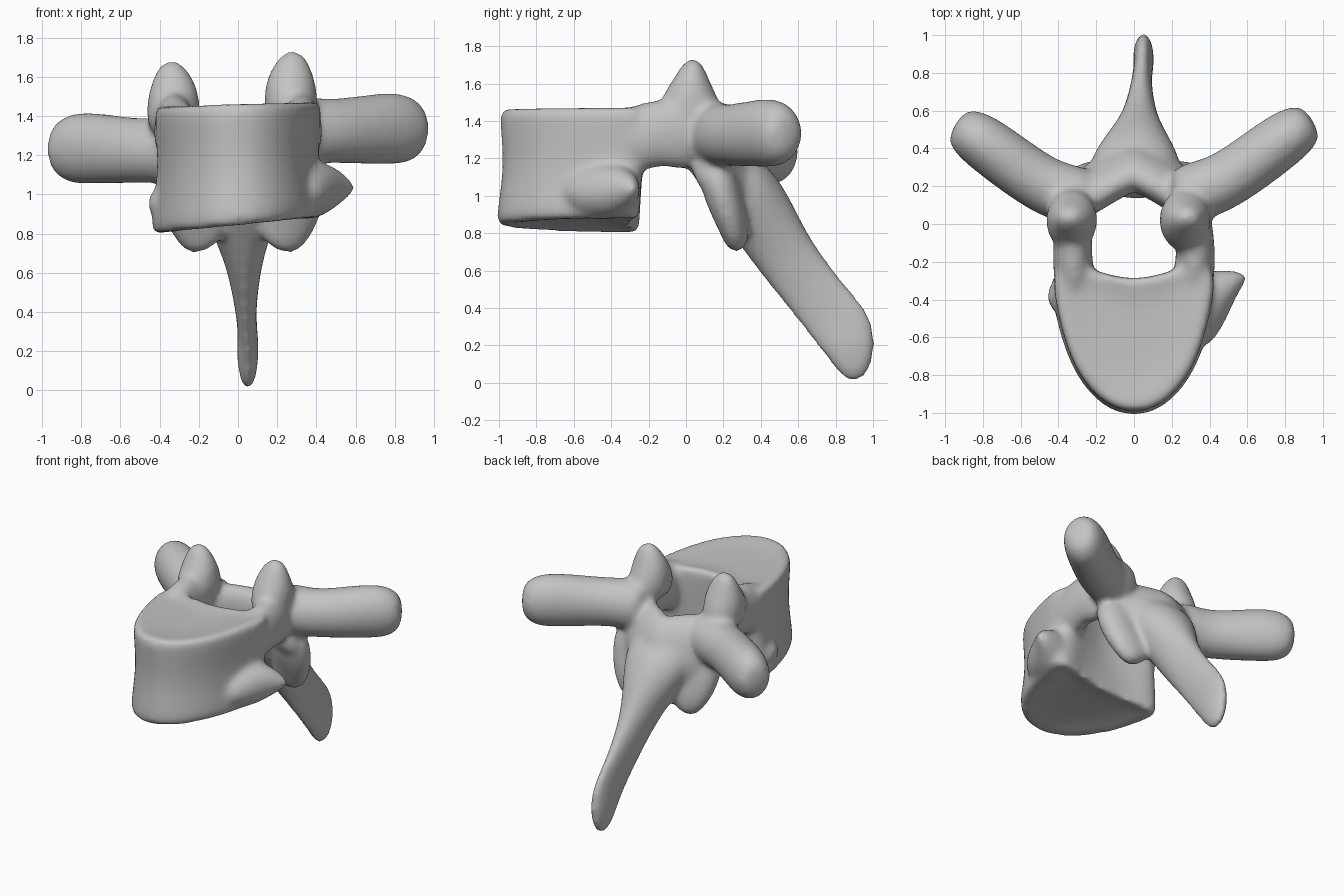
import bpy
import bmesh
from math import cos, sin, tau
from mathutils import Vector

if "Cube" in bpy.data.objects:
    bpy.data.objects.remove(bpy.data.objects["Cube"])

SIDES = 12
SWELL = 1.045  # makes up for the shrinkage of subdivision
UP, BACK = Vector((0, 0, 1)), Vector((0, 1, 0))
bm = bmesh.new()


def skin(rings):
    """Bridge closed rings of points into a capped solid."""
    loops = [[bm.verts.new(point) for point in ring] for ring in rings]
    count = len(loops[0])
    for lower, upper in zip(loops, loops[1:]):
        for i in range(count):
            j = (i + 1) % count
            bm.faces.new((lower[i], lower[j], upper[j], upper[i]))
    bm.faces.new(list(reversed(loops[0])))
    bm.faces.new(loops[-1])


def limb(sections, up, mirror=1, shift=Vector()):
    """Elliptical limb; each section is x, y, z, half width, half height along up."""
    centres = [Vector((mirror * x, y, z)) + shift for x, y, z, width, height in sections]
    last = len(centres) - 1
    rings = []
    for i, (centre, section) in enumerate(zip(centres, sections)):
        tangent = (centres[min(i + 1, last)] - centres[max(i - 1, 0)]).normalized()
        side = tangent.cross(up).normalized()
        rise = side.cross(tangent)
        width, height = section[-2] * SWELL, section[-1] * SWELL
        ring = []
        for k in range(SIDES):
            angle = tau * k / SIDES
            ring.append(centre + side * width * cos(angle) + rise * height * sin(angle))
        rings.append(ring)
    skin(rings)


def vertebral_body():
    """Heart-shaped outline, waisted wall and shallow dished end plates."""
    half = [(.19, -.25), (.36, -.19), (.44, -.25), (.42, -.42),
            (.37, -.63), (.29, -.82), (.15, -.97)]
    mirrored = [(-x, y) for x, y in reversed(half)]
    outline = [(0, -.3)] + half + [(0, -1.01)] + mirrored
    levels = [(.87, .5), (.84, .9), (.84, 1.02), (.9, 1.04), (1.15, .94),
              (1.4, 1), (1.47, .98), (1.46, .85), (1.44, .5)]
    middle = Vector((0, -.55))
    rings = []
    for z, scale in levels:
        low = z < 1
        slope = .1 if low else .03
        ring = []
        for corner in outline:
            flat = middle + (Vector(corner) - middle) * scale
            if low and flat.y > middle.y / 2:  # lower back edge sits further forward
                flat.y -= .05
            ring.append((flat.x, flat.y, z + slope * flat.x))
        rings.append(ring)
    skin(rings)


vertebral_body()

# Rib facets at the back corners of the body, the right-hand one a broad flange
limb([(.2, -.52, 1, .26, .14), (.38, -.4, 1.03, .17, .16),
      (.5, -.31, 1.04, .08, .1), (.6, -.27, 1.03, .02, .02)], UP)
limb([(-.3, -.4, .96, .14, .12), (-.46, -.34, .94, .08, .08)], UP)

# Paired parts; one side stands a little higher than the other
for mirror, lift in ((-1, 0), (1, .1)):
    pedicle = [(.31, -.4, 1.28, .1, .14), (.32, -.25, 1.31, .11, .18),
               (.33, -.1, 1.35, .1, .18), (.3, .1, 1.3, .1, .2)]
    limb(pedicle, UP, mirror)

    lamina = [(.36, .07, 1.24, .1, .17), (.25, .17, 1.17, .11, .23),
              (0, .33, 1.1, .12, .26), (-.1, .3, 1.1, .1, .2)]
    limb(lamina, UP - BACK * .3, mirror)

    lower_joint = [(.3, .14, 1.2, .13, .1), (.28, .2, .98, .15, .1),
                   (.23, .26, .83, .14, .08), (.16, .28, .72, .1, .06)]
    limb(lower_joint, BACK, mirror, Vector((.02, 0, 0)))

    upper_joint = [(.3, .02, 1.28, .13, .18), (.3, .02, 1.45, .14, .17),
                   (.3, .03, 1.56, .12, .1), (.32, .04, 1.69, .05, .04)]
    limb(upper_joint, BACK, mirror, Vector((-.03, 0, lift / 2)))

    transverse = [(.2, .12, 1.22, .15, .18), (.36, .16, 1.23, .16, .17),
                  (.5, .21, 1.22, .15, .16), (.78, .42, 1.24, .15, .19),
                  (.88, .49, 1.23, .13, .17), (.95, .53, 1.23, .09, .1)]
    limb(transverse, UP, mirror, Vector((0, lift / 5, lift)))

# Spinous process: a blade sweeping down and back, flared where it meets the arch
limb([(0, .22, 1.16, .24, .14), (.01, .31, 1.03, .25, .19), (.02, .42, .86, .17, .18),
      (.03, .54, .66, .09, .16), (.04, .74, .41, .05, .16), (.05, .84, .29, .05, .17),
      (.05, .89, .17, .06, .14), (.05, .91, 0, .03, .06)], BACK * .8 + UP * .6)
# Ridge easing the back of the arch into the blade
limb([(0, .24, 1.18, .27, .12), (.01, .36, 1.07, .19, .12),
      (.03, .59, .8, .05, .06)], BACK + UP)

bmesh.ops.recalc_face_normals(bm, faces=bm.faces)
mesh = bpy.data.meshes.new("vertebra")
bm.to_mesh(mesh)
bm.free()
for face in mesh.polygons:
    face.use_smooth = True
bone = bpy.data.objects.new("vertebra", mesh)
bpy.context.collection.objects.link(bone)

# Fuse the overlapping parts into one smooth skin
round_off = bone.modifiers.new("round", "SUBSURF")
round_off.levels = round_off.render_levels = 2
fuse = bone.modifiers.new("fuse", "REMESH")
fuse.mode = "VOXEL"
fuse.voxel_size = .018
fuse.use_smooth_shade = True
blend = bone.modifiers.new("blend", "SMOOTH")
blend.factor = .5
blend.iterations = 16

# Bone colour
grey = bpy.data.materials.new("bone grey")
grey.use_nodes = True
colour = (.55, .55, .55, 1)
grey.diffuse_color = colour
shader = grey.node_tree.nodes["Principled BSDF"]
shader.inputs["Base Color"].default_value = colour
mesh.materials.append(grey)
